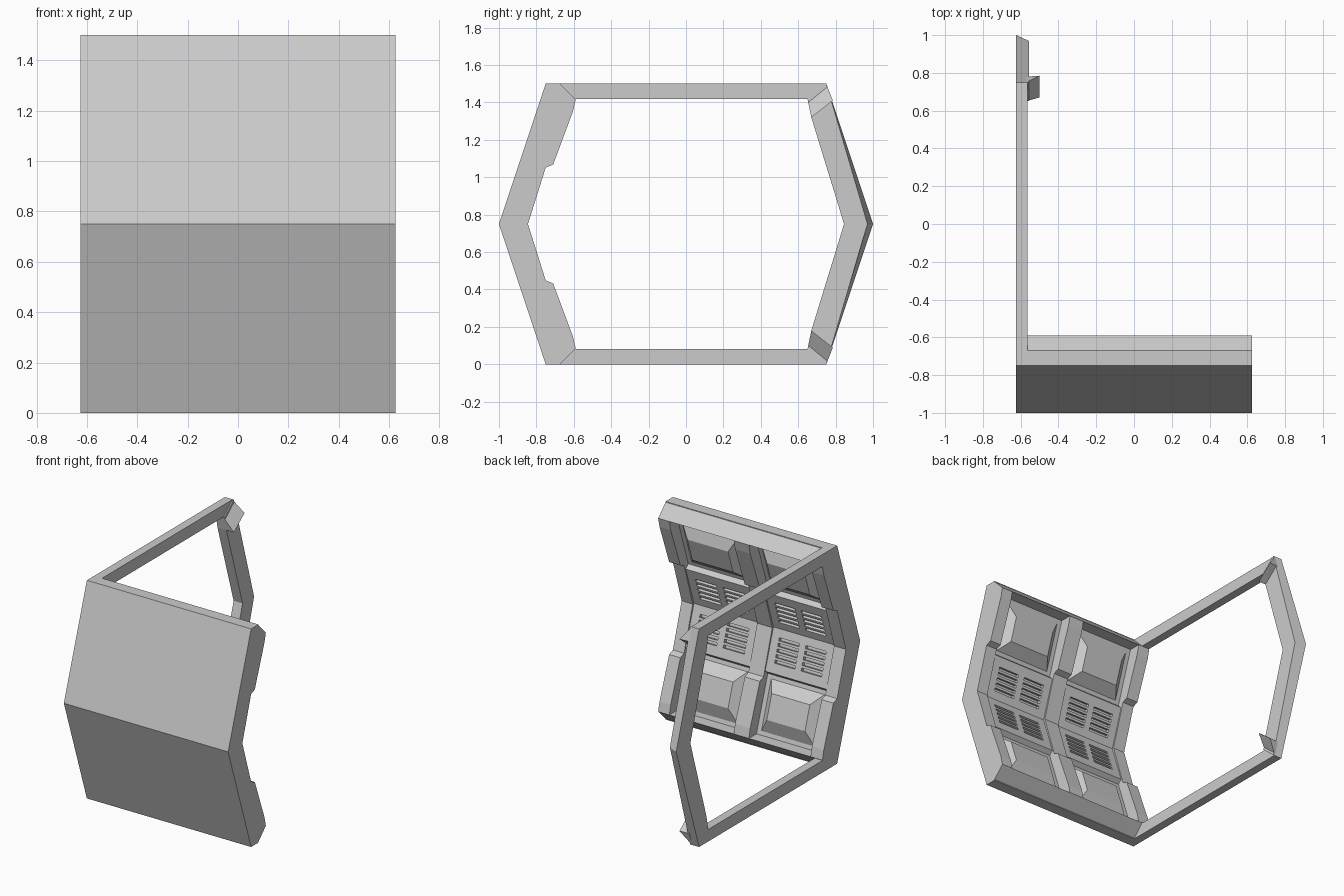
import bpy, bmesh
from mathutils import Vector

if "Cube" in bpy.data.objects:
    bpy.data.objects.remove(bpy.data.objects["Cube"])

S = 0.7906                      # length of one sloped half of the wall
C, N = 0.9487, 0.3162           # slope direction cosines


def finish(name, bm):
    bmesh.ops.recalc_face_normals(bm, faces=bm.faces)
    me = bpy.data.meshes.new(name)
    bm.to_mesh(me)
    bm.free()
    ob = bpy.data.objects.new(name, me)
    bpy.context.collection.objects.link(ob)
    return ob


def loft(name, loop_a, loop_b, xa, xb):
    """Solid between two (y, z) loops at two x positions."""
    bm = bmesh.new()
    a = [bm.verts.new((xa, y, z)) for y, z in loop_a]
    b = [bm.verts.new((xb, y, z)) for y, z in loop_b]
    n = len(a)
    bm.faces.new(a)
    bm.faces.new(b[::-1])
    for i in range(n):
        bm.faces.new((a[i], a[(i + 1) % n], b[(i + 1) % n], b[i]))
    return finish(name, bm)


def prism(name, loop, xa, xb):
    return loft(name, loop, loop, xa, xb)


def flip(loop):
    return [(y, 1.5 - z) for y, z in loop]


def on_wall(x, u, w, side):
    """Wall coordinates: u along the slope from the crease, w inward."""
    y = -1 + u * N + w * C
    dz = u * C - w * N
    return Vector((x, y, 0.75 + side * dz))


def hull(name, pts):
    bm = bmesh.new()
    for p in pts:
        bm.verts.new(p)
    bmesh.ops.convex_hull(bm, input=bm.verts)
    return finish(name, bm)


# Bent outer wall slab
prism("wall_slab", [(-0.75, 0), (-1, 0.75), (-0.75, 1.5), (-0.67, 1.5),
                    (-0.668, 1.43), (-0.895, 0.75), (-0.668, 0.07), (-0.67, 0)], -0.625, 0.625)

# Stepped ribs at both ends and the middle
upper = [(-0.845, 0.75), (-0.75, 1.052), (-0.71, 1.068), (-0.605, 1.35), (-0.59, 1.415), (-0.675, 1.5)]
rib = [(-0.75, 0), (-1, 0.75), (-0.75, 1.5)] + upper[::-1] + flip(upper)[1:]
inner_rib = [(max(y, -0.97), min(max(z, 0.02), 1.48)) for y, z in rib]
prism("left_rib", rib, -0.625, -0.535)
prism("right_rib", rib, 0.54, 0.625)
prism("middle_rib", inner_rib, -0.065, 0.05)

# Chamfered beams along the top and bottom of the wall
beam = [(-0.75, 1.5), (-0.675, 1.5), (-0.59, 1.415), (-0.70, 1.415), (-0.778, 1.415)]
prism("top_beam", beam, -0.625, 0.625)
prism("bottom_beam", flip(beam), -0.625, 0.625)


def vent_panel(name, x0, x1, side):
    """Panel with two columns of five sunken slots."""
    wid = x1 - x0
    xs = [x0 + wid * f for f in (0, 0.12, 0.45, 0.55, 0.88, 1)]
    w = 0.135
    rows = [(w / 3, w), (0.09, w)]
    for i in range(5):
        u = 0.10 + i * 0.036
        rows += [(u, w), (u + 0.02, w)]
    rows += [(0.33, w), (0.345, 0.10)]
    bm = bmesh.new()
    grid = [[bm.verts.new(on_wall(x, u, ww, side)) for x in xs] for u, ww in rows]
    slots = []
    for r in range(len(rows) - 1):
        for c in range(len(xs) - 1):
            f = bm.faces.new((grid[r][c], grid[r][c + 1], grid[r + 1][c + 1], grid[r + 1][c]))
            if c in (1, 3) and 2 <= r <= 10 and r % 2 == 0:
                slots.append(f)
    deep = Vector((0, C, -side * N)) * -0.025
    for f in bmesh.ops.extrude_discrete_faces(bm, faces=slots)["faces"]:
        bmesh.ops.translate(bm, vec=deep, verts=f.verts)
    finish(name, bm)


def bulge(name, x0, x1, side):
    """Padded box with four sloping sides."""
    pts = [on_wall(x, u, 0.098, side) for x in (x0 + 0.03, x1 - 0.03) for u in (0.37, 0.71)]
    pts += [on_wall(x, u, 0.155, side) for x in (x0 + 0.09, x1 - 0.09) for u in (0.45, 0.62)]
    hull(name, pts)


# Two bays, each with vents and a padded box in both halves
for bay, (x0, x1) in (("left", (-0.535, -0.065)), ("right", (0.05, 0.54))):
    for half, side in (("upper", 1), ("lower", -1)):
        vent_panel(f"{bay}_{half}_vent", x0, x1, side)
        bulge(f"{bay}_{half}_pad", x0, x1, side)

# Open side frame: rails and bent back post
rail = [(-0.75, 1.5), (0.75, 1.5), (0.65, 1.417), (-0.65, 1.417)]
prism("top_rail", rail, -0.625, -0.565)
prism("bottom_rail", flip(rail), -0.625, -0.565)
inner = [(0.75, 1.5), (0.65, 1.417), (0.67, 1.32), (0.845, 0.75), (0.67, 0.18), (0.65, 0.083), (0.75, 0)]
loft("back_post", inner + [(1, 0.75)], inner + [(0.97, 0.75)], -0.625, -0.557)

# Wedge blocks at the back corners
for name, fl in (("top_corner_block", 0), ("bottom_corner_block", 1)):
    pts = [(-0.57, 0.65, 1.417), (-0.57, 0.75, 1.5), (-0.5, 0.67, 1.32),
           (-0.5, 0.785, 1.41), (-0.57, 0.67, 1.32), (-0.57, 0.78, 1.41)]
    hull(name, [(x, y, 1.5 - z if fl else z) for x, y, z in pts])
